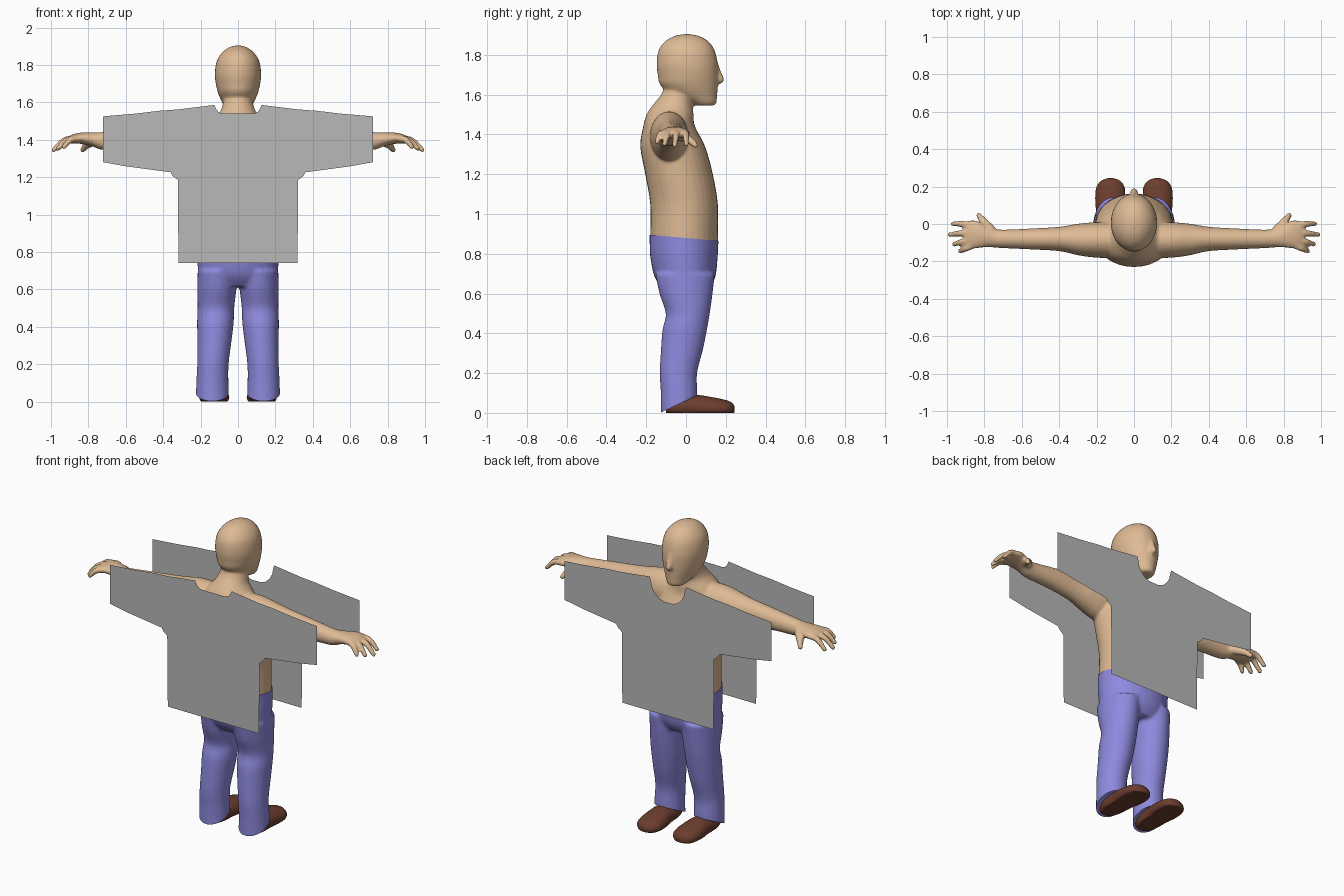
import bpy, bmesh, math
from mathutils import Vector, Matrix

if "Cube" in bpy.data.objects:
    bpy.data.objects.remove(bpy.data.objects["Cube"])


def material(name, srgb):
    m = bpy.data.materials.new(name)
    m.diffuse_color = [((c / 255 + 0.055) / 1.055) ** 2.4 for c in srgb] + [1]
    m.use_nodes = True
    m.node_tree.nodes["Principled BSDF"].inputs["Base Color"].default_value = m.diffuse_color
    return m


SKIN = material("skin", (222, 186, 148))
DENIM = material("trouser blue", (142, 138, 222))
LEATHER = material("shoe brown", (108, 62, 46))
CLOTH = material("cloth grey", (184, 184, 184))


def spline(rows, steps=4):
    """Catmull-Rom interpolation through rows of numbers."""
    out = []
    for i in range(len(rows) - 1):
        a, b = rows[max(i - 1, 0)], rows[i]
        c, d = rows[i + 1], rows[min(i + 2, len(rows) - 1)]
        for k in range(steps):
            t = k / steps
            out.append([0.5 * (2 * q + (r - p) * t + (2 * p - 5 * q + 4 * r - s) * t * t
                               + (3 * q - p - 3 * r + s) * t ** 3)
                        for p, q, r, s in zip(a, b, c, d)])
    return out + [list(rows[-1])]


def loft(bm, axis, rows, flip=1, n=32):
    """Elliptic rings (position, centre1, centre2, radius1, radius2) along an axis."""
    rings = []
    for p, c1, c2, r1, r2 in spline(rows):
        ring = []
        for i in range(n):
            a = 2 * math.pi * i / n
            co = [c1 + r1 * math.cos(a), c2 + r2 * math.sin(a)]
            co.insert(axis, p)
            co[0] *= flip
            ring.append(bm.verts.new(co))
        rings.append(ring)
    faces = [bm.faces.new(rings[0]), bm.faces.new(rings[-1])]
    for A, B in zip(rings, rings[1:]):
        for i in range(n):
            j = (i + 1) % n
            faces.append(bm.faces.new((A[i], A[j], B[j], B[i])))
    bmesh.ops.recalc_face_normals(bm, faces=faces)


def beads(bm, rows, flip=1):
    """Overlapping spheres (x, y, z, radius) along a path, fused later."""
    for x, y, z, r in spline(rows, 6):
        bmesh.ops.create_icosphere(bm, subdivisions=2, radius=r,
                                   matrix=Matrix.Translation((x * flip, y, z)))


def add_object(name, bm, mat, smooth=True):
    me = bpy.data.meshes.new(name)
    bm.to_mesh(me)
    bm.free()
    me.materials.append(mat)
    ob = bpy.data.objects.new(name, me)
    bpy.context.collection.objects.link(ob)
    for p in me.polygons:
        p.use_smooth = smooth
    return ob


def fuse(name, bm, mat, cuts, voxel, rounds):
    """Merge overlapping pieces into one smooth skin, then trim with planes."""
    tmp = add_object(name + "_raw", bm, mat)
    r = tmp.modifiers.new("fuse", 'REMESH')
    r.mode, r.voxel_size = 'VOXEL', voxel
    s = tmp.modifiers.new("soften", 'SMOOTH')
    s.factor, s.iterations = 0.5, rounds
    me = tmp.evaluated_get(bpy.context.evaluated_depsgraph_get()).to_mesh()
    out = bmesh.new()
    out.from_mesh(me)
    bpy.data.objects.remove(tmp)
    for co, no in cuts:
        bmesh.ops.bisect_plane(out, geom=out.verts[:] + out.edges[:] + out.faces[:],
                               plane_co=co, plane_no=no, clear_outer=True)
        bmesh.ops.holes_fill(out, edges=[e for e in out.edges if e.is_boundary], sides=0)
    ob = add_object(name, out, mat)
    bpy.context.view_layer.objects.active = ob
    ob.select_set(True)
    bpy.ops.object.shade_smooth_by_angle(angle=math.radians(50))
    ob.select_set(False)
    return ob


WAIST = Vector((0, -0.01, 0.88))
WAIST_UP = Vector((0, 0.087, 1))

# Upper body: torso with neck, head, nose
bm = bmesh.new()
loft(bm, 2, [(.78, 0, -.01, .214, .17), (.90, 0, -.01, .212, .17), (1.05, 0, -.01, .21, .17),
             (1.2, 0, -.035, .214, .17), (1.34, 0, -.067, .21, .163), (1.44, 0, -.085, .19, .13),
             (1.5, 0, -.08, .14, .118), (1.55, 0, -.065, .096, .1), (1.6, 0, -.035, .08, .09),
             (1.66, 0, -.02, .075, .08)])
[v for v in bm.verts]
loft(bm, 2, [(1.545, 0, .09, .045, .052), (1.56, 0, .083, .06, .07), (1.6, 0, .04, .085, .117),
             (1.65, 0, .015, .107, .146), (1.7, 0, .01, .119, .152), (1.755, 0, .006, .124, .154),
             (1.82, 0, .003, .114, .142), (1.865, 0, .004, .086, .112),
             (1.893, 0, .004, .05, .066), (1.904, 0, .004, .012, .016)])
beads(bm, [(0, .148, 1.75, .016), (0, .16, 1.71, .018), (0, .172, 1.675, .021)])

# Arms, palms, fingers and thumbs
for side in (1, -1):
    loft(bm, 0, [(.05, -.085, 1.39, .1, .12), (.2, -.085, 1.39, .095, .125),
                 (.3, -.083, 1.395, .084, .103), (.4, -.08, 1.4, .065, .082),
                 (.55, -.08, 1.4, .056, .063), (.72, -.079, 1.393, .049, .048),
                 (.78, -.068, 1.402, .056, .037), (.84, -.056, 1.408, .074, .03),
                 (.885, -.058, 1.404, .076, .024), (.91, -.06, 1.398, .066, .016)], side)
    for y0, y1, tip, z in ((-.003, .002, .968, 1.35), (-.042, -.057, .986, 1.345),
                           (-.082, -.108, .962, 1.352), (-.118, -.145, .93, 1.362)):
        beads(bm, [(.87, y0, 1.405, .019), ((.87 + tip) / 2, (y0 + y1) / 2, 1.397, .018),
                   (tip, y1, z, .014)], side)
    beads(bm, [(.77, -.03, 1.395, .03), (.81, .02, 1.37, .021), (.83, .047, 1.345, .015)], side)
fuse("upper_body", bm, SKIN, [(WAIST, -WAIST_UP)], 0.008, 5)

# Trousers: hips and two legs, trimmed at the waist and slanted cuffs
bm = bmesh.new()
loft(bm, 2, [(.615, 0, 0, .17, .11), (.68, 0, -.005, .21, .152), (.78, 0, -.01, .218, .169),
             (.86, 0, -.01, .217, .173), (.96, 0, -.01, .216, .173)])
for side in (1, -1):
    loft(bm, 2, [(-.04, .137, -.035, .09, .09), (.1, .137, -.035, .086, .092),
                 (.2, .134, -.038, .084, .094), (.32, .126, -.02, .091, .106),
                 (.42, .121, -.006, .098, .112), (.5, .118, .009, .098, .111),
                 (.6, .113, 0, .104, .134), (.7, .11, -.005, .106, .15)], side)
fuse("trousers", bm, DENIM, [(WAIST, WAIST_UP), (Vector((0, -.12, .005)), Vector((0, .47, -1)))],
     0.01, 5)

# Shoes with flat soles
for side, label in ((1, "right"), (-1, "left")):
    bm = bmesh.new()
    loft(bm, 1, [(-.1, .133, .018, .035, .02), (-.085, .133, .025, .05, .035),
                 (-.04, .133, .03, .066, .05), (.05, .131, .03, .07, .06),
                 (.12, .128, .025, .079, .056), (.19, .126, .022, .077, .045),
                 (.23, .125, .02, .052, .032), (.245, .125, .018, .015, .012)], side)
    for v in bm.verts:
        v.co.z = max(v.co.z, 0)
    ob = add_object(label + "_shoe", bm, LEATHER)
    bpy.context.view_layer.objects.active = ob
    ob.select_set(True)
    bpy.ops.object.shade_smooth_by_angle(angle=math.radians(40))
    ob.select_set(False)

# Flat shirt pattern pieces floating behind and before the figure
SIDE = [(.127, 1.586), (.32, 1.562), (.42, 1.555), (.545, 1.54), (.722, 1.525), (.722, 1.28),
        (.6, 1.258), (.36, 1.226), (.35, 1.207), (.322, 1.185), (.318, .74)]


def panel(name, y, neck):
    bm = bmesh.new()
    half = neck + SIDE
    pts = half + [(-x, z) for x, z in reversed(half)]
    f = bm.faces.new([bm.verts.new((x, y, z)) for x, z in pts])
    f.normal_update()
    if f.normal.y * y < 0:
        f.normal_flip()
    bmesh.ops.triangulate(bm, faces=[f])
    add_object(name, bm, CLOTH, False)


panel("shirt_back_panel", -.245, [(.085, 1.54), (.105, 1.548), (.117, 1.565)])
panel("shirt_chest_panel", .18, [(.03, 1.455), (.065, 1.467), (.095, 1.495),
                                 (.113, 1.53), (.118, 1.56)])
